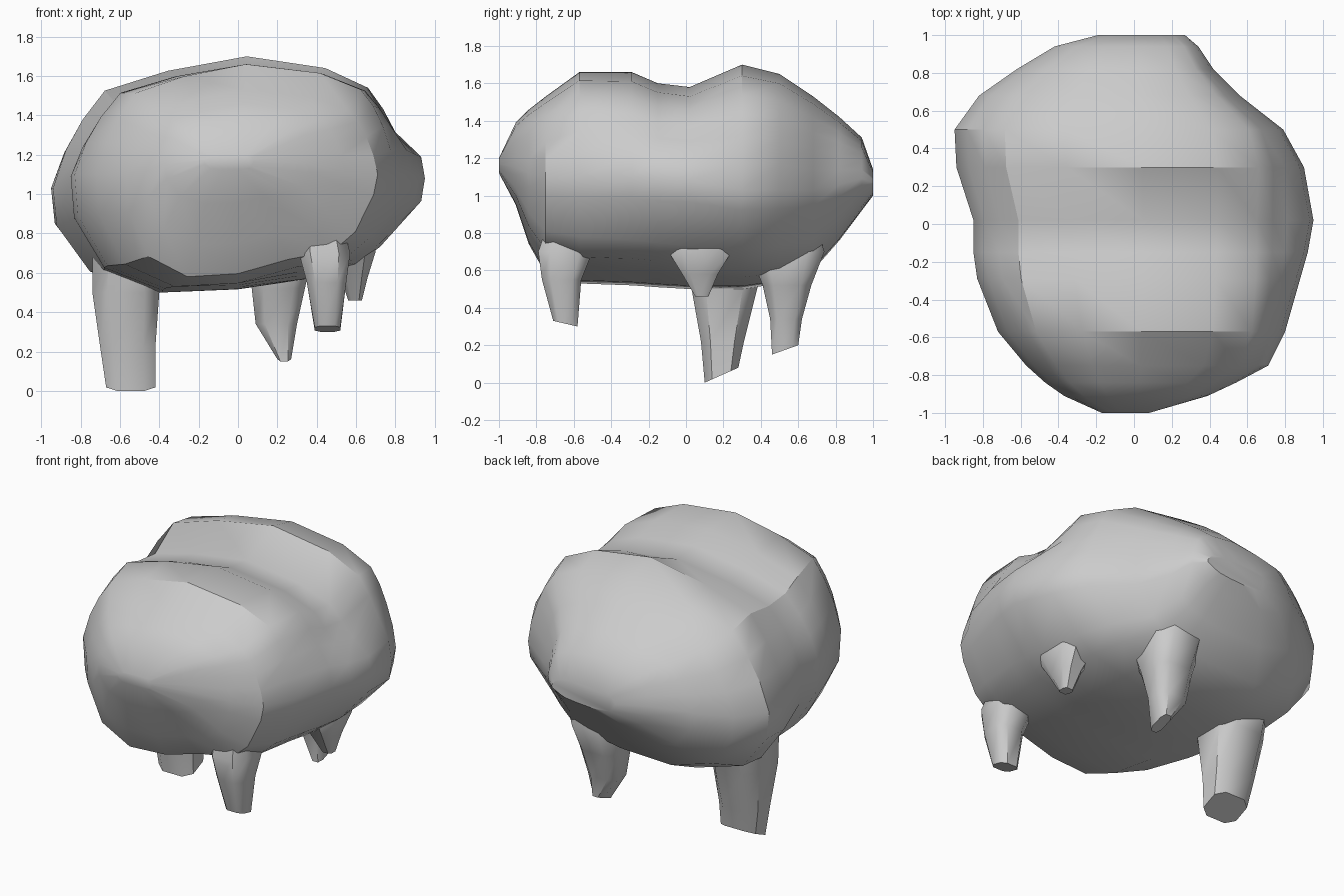
import bpy, bmesh, math


def loft(name, rings, angle):
    """Skin a closed, capped surface over a list of point rings."""
    bm = bmesh.new()
    loops = [[bm.verts.new(p) for p in ring] for ring in rings]
    for a, b in zip(loops, loops[1:]):
        n = len(a)
        for i in range(n):
            j = (i + 1) % n
            bm.faces.new((a[i], a[j], b[j], b[i]))
    bm.faces.new(loops[0])
    bm.faces.new(loops[-1])
    bmesh.ops.recalc_face_normals(bm, faces=bm.faces)
    mesh = bpy.data.meshes.new(name)
    bm.to_mesh(mesh)
    bm.free()
    ob = bpy.data.objects.new(name, mesh)
    bpy.context.collection.objects.link(ob)
    bpy.ops.object.select_all(action='DESELECT')
    ob.select_set(True)
    bpy.context.view_layer.objects.active = ob
    bpy.ops.object.shade_smooth_by_angle(angle=math.radians(angle))
    return ob


# Lopsided unit cross-section: peaked back, sloping shoulders, flat belly
PROFILE = [(1, 0), (0.98, 0.22), (0.85, 0.41), (0.77, 0.58), (0.68, 0.75),
           (0.46, 0.90), (0.05, 1), (-0.38, 0.89), (-0.72, 0.74), (-0.84, 0.52),
           (-0.93, 0.29), (-1, 0), (-0.98, -0.36), (-0.80, -0.80), (-0.45, -1),
           (0, -0.97), (0.36, -0.88), (0.63, -0.76), (0.76, -0.60), (0.98, -0.20)]
# Boxier right side used towards the front (and, for the top, the rear)
BOXY = {1: (0.97, 0.22), 2: (0.92, 0.44), 3: (0.86, 0.62), 4: (0.78, 0.77), 5: (0.52, 0.92),
        16: (0.36, -0.83), 17: (0.68, -0.75), 18: (0.84, -0.56), 19: (0.97, -0.20)}


def body_ring(y, xl, xr, zmid, top, bottom):
    pts = []
    for i, (u, v) in enumerate(PROFILE):
        if i in BOXY and (y < 0 or v > 0):
            w = min(1, abs(y) / 0.55)
            u += w * (BOXY[i][0] - u)
            v += w * (BOXY[i][1] - v)
        pts.append((u * (xr if u > 0 else -xl), y,
                    zmid + v * ((top - zmid) if v > 0 else (zmid - bottom))))
    return pts


def leg_ring(x0, x1, y0, y1, z, slant=0.0):
    """Chamfered rectangle; slant lifts the rear edge."""
    k = 0.22
    shape = [(k, 0), (1 - k, 0), (1, k), (1, 1 - k), (1 - k, 1), (k, 1), (0, 1 - k), (0, k)]
    return [(x0 + (x1 - x0) * a, y0 + (y1 - y0) * b, z + slant * b) for a, b in shape]


# Lumpy body: y, left, right, widest height, top, bottom
sections = [
    (-1.00, -0.17, 0.08, 1.17, 1.20, 1.12),
    (-0.91, -0.37, 0.39, 1.15, 1.39, 0.95),
    (-0.84, -0.47, 0.54, 1.12, 1.46, 0.74),
    (-0.75, -0.57, 0.71, 1.10, 1.53, 0.58),
    (-0.57, -0.72, 0.80, 1.10, 1.66, 0.53),
    (-0.29, -0.83, 0.88, 1.10, 1.66, 0.52),
    (-0.15, -0.85, 0.92, 1.09, 1.60, 0.51),
    (0.02, -0.85, 0.95, 1.08, 1.58, 0.50),
    (0.30, -0.94, 0.90, 1.03, 1.70, 0.50),
    (0.50, -0.95, 0.79, 1.03, 1.65, 0.53),
    (0.68, -0.82, 0.56, 1.03, 1.53, 0.60),
    (0.82, -0.62, 0.42, 1.06, 1.42, 0.76),
    (0.94, -0.42, 0.34, 1.09, 1.31, 0.92),
    (1.00, -0.19, 0.27, 1.07, 1.14, 1.00),
]
loft("body", [body_ring(*s) for s in sections], 32)

# Legs, each from foot up into the body
loft("front_right_leg", [
    leg_ring(0.39, 0.52, -0.71, -0.58, 0.33, -0.03),
    leg_ring(0.35, 0.55, -0.77, -0.56, 0.55),
    leg_ring(0.31, 0.57, -0.79, -0.50, 0.70),
    leg_ring(0.32, 0.52, -0.72, -0.42, 0.90)], 45)
loft("left_leg", [
    leg_ring(-0.67, -0.42, 0.10, 0.28, 0.0, 0.08),
    leg_ring(-0.70, -0.42, 0.08, 0.31, 0.22),
    leg_ring(-0.74, -0.40, 0.03, 0.38, 0.50),
    leg_ring(-0.74, -0.36, 0.00, 0.44, 0.70)], 45)
loft("rear_leg", [
    leg_ring(0.20, 0.27, 0.46, 0.60, 0.15, 0.05),
    leg_ring(0.09, 0.30, 0.45, 0.62, 0.34),
    leg_ring(0.07, 0.34, 0.41, 0.67, 0.52),
    leg_ring(0.04, 0.38, 0.34, 0.74, 0.70),
    leg_ring(0.08, 0.30, 0.40, 0.68, 0.90)], 45)
loft("right_stub", [
    leg_ring(0.56, 0.63, 0.05, 0.12, 0.46),
    leg_ring(0.52, 0.66, -0.02, 0.17, 0.58),
    leg_ring(0.46, 0.70, -0.10, 0.25, 0.71),
    leg_ring(0.50, 0.66, -0.05, 0.20, 0.85)], 45)
